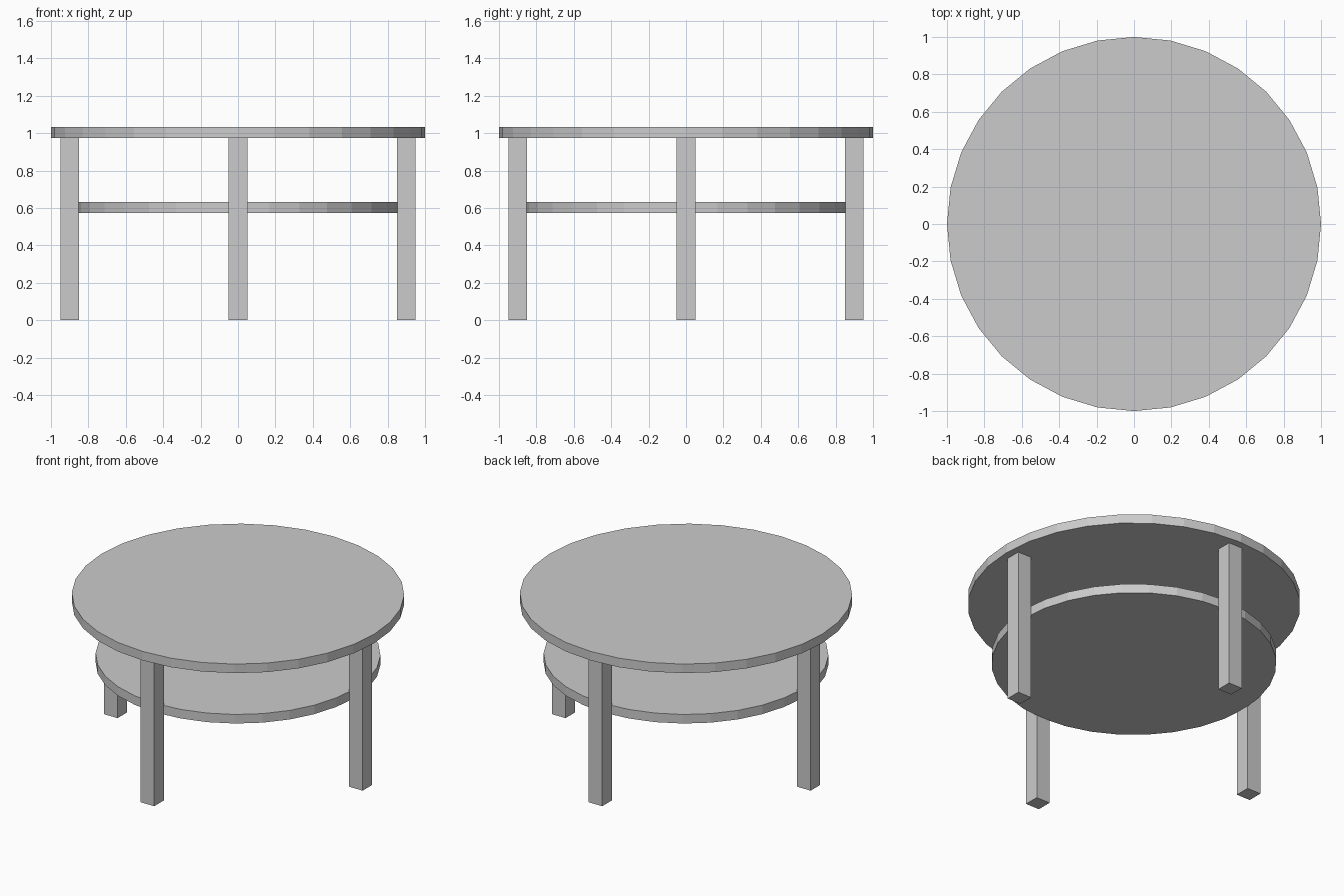
import bpy
from math import cos, sin, pi

if "Cube" in bpy.data.objects:
    bpy.data.objects.remove(bpy.data.objects["Cube"])

THICK = 0.06      # board thickness
LEG_H = 0.98      # legs run just into the underside of the top
LEG_W = 0.10


def disc(name, radius, z):
    """Flat-sided 32-gon board centred at height z."""
    bpy.ops.mesh.primitive_cylinder_add(vertices=32, radius=radius, depth=THICK,
                                        location=(0, 0, z))
    bpy.context.object.name = name


def leg(name, x, y):
    """Square leg standing on the floor."""
    bpy.ops.mesh.primitive_cube_add(size=1, location=(x, y, LEG_H / 2))
    ob = bpy.context.object
    ob.name = name
    ob.scale = (LEG_W, LEG_W, LEG_H)
    bpy.ops.object.transform_apply(location=False, rotation=False, scale=True)


# Table top and lower shelf
disc("table_top", 1.0, 1.003)
disc("lower_shelf", 0.857, 0.602)

# Four legs on the axes
for i, side in enumerate(("right", "back", "left", "front")):
    a = i * pi / 2
    leg(side + "_leg", 0.9 * cos(a), 0.9 * sin(a))
